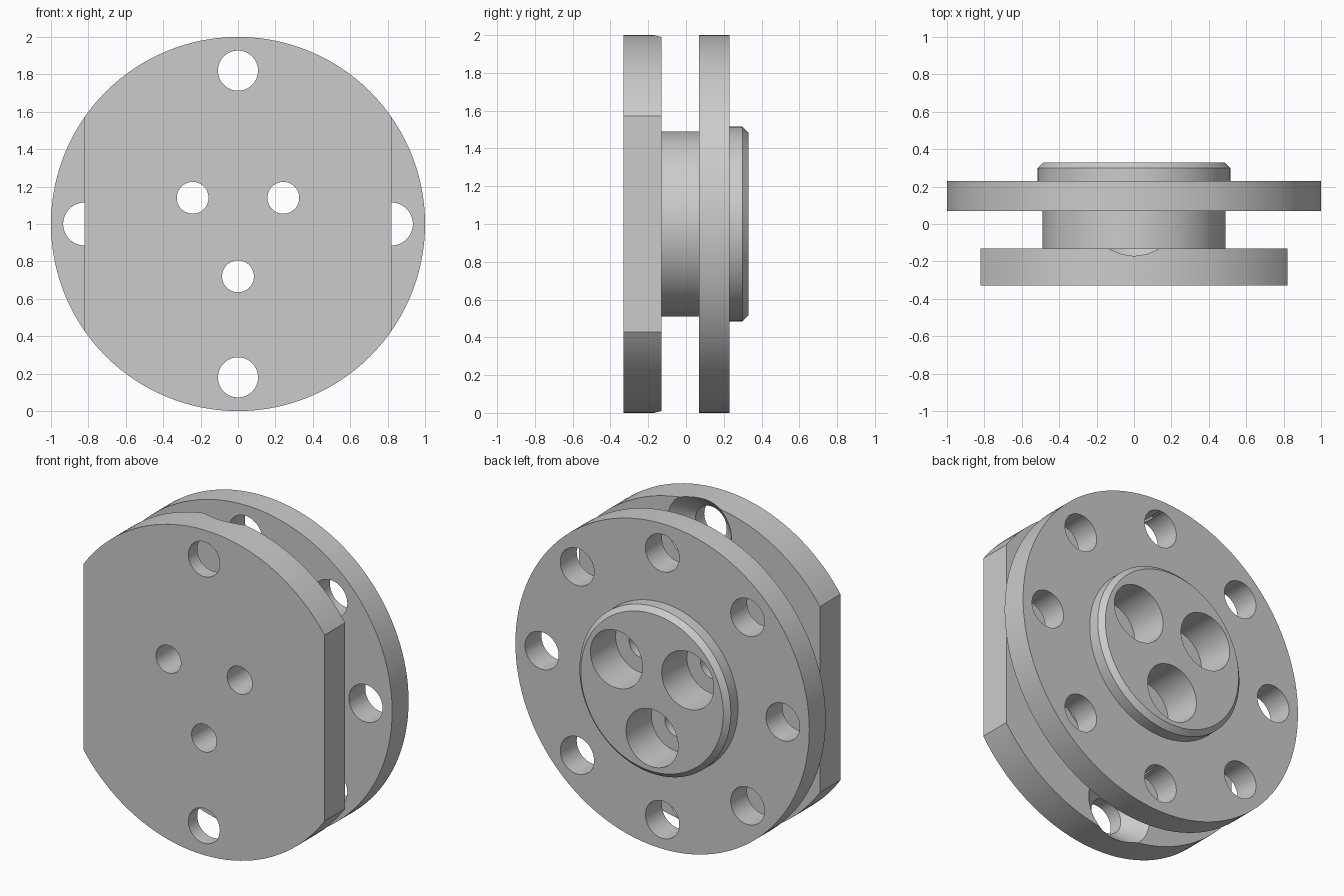
import bpy, bmesh
from math import sin, cos, pi, radians

if "Cube" in bpy.data.objects:
    bpy.data.objects.remove(bpy.data.objects["Cube"])

def lathe(name, profile, x=0.0, z=1.0, n=96):
    """Solid of revolution about the y direction; profile is (radius, y), front to back."""
    bm = bmesh.new()
    rings = [[bm.verts.new((x + r * cos(2 * pi * i / n), y, z + r * sin(2 * pi * i / n)))
              for i in range(n)] for r, y in profile]
    for a, b in zip(rings, rings[1:]):
        for i in range(n):
            j = (i + 1) % n
            bm.faces.new((a[i], a[j], b[j], b[i]))
    bm.faces.new(rings[0])
    bm.faces.new(rings[-1])
    bmesh.ops.recalc_face_normals(bm, faces=bm.faces)
    mesh = bpy.data.meshes.new(name)
    bm.to_mesh(mesh)
    bm.free()
    ob = bpy.data.objects.new(name, mesh)
    bpy.context.collection.objects.link(ob)
    return ob

# Body: front plate, hub, back flange and chamfered boss in one profile
body = lathe("flanged_coupling", [
    (1.0, -0.33), (1.0, -0.13), (0.49, -0.13), (0.49, 0.07), (1.0, 0.07),
    (1.0, 0.23), (0.515, 0.23), (0.515, 0.30), (0.485, 0.33)], n=128)

cutters = []

# Side flats on the front plate
for s in (-1, 1):
    bpy.ops.mesh.primitive_cube_add(size=1, location=(s * 1.07, -0.25, 1))
    box = bpy.context.object
    box.name = "flat_cutter"
    box.scale = (0.5, 0.5, 3)
    cutters.append(box)

# Countersunk holes at top and bottom of the front plate
for s in (-1, 1):
    cutters.append(lathe("countersink_cutter", [
        (0.107, -0.5), (0.107, -0.243), (0.23, -0.12)], z=1 + s * 0.82, n=64))

# Ring of eight holes in the back flange
for k in range(8):
    a = k * pi / 4
    cutters.append(lathe("flange_hole_cutter", [(0.115, 0.0), (0.115, 0.3)],
                         0.82 * cos(a), 1 + 0.82 * sin(a), 48))

# Three counterbored bolt holes through the centre
for k in range(3):
    a = radians(30 + 120 * k)
    cutters.append(lathe("counterbore_cutter", [
        (0.085, -0.5), (0.085, 0.085), (0.177, 0.085), (0.177, 0.5)],
        0.28 * cos(a), 1 + 0.28 * sin(a), 64))

bpy.ops.object.select_all(action='DESELECT')
bpy.context.view_layer.objects.active = body
body.select_set(True)
for c in cutters:
    c.hide_render = True
    mod = body.modifiers.new("cut", 'BOOLEAN')
    mod.operation = 'DIFFERENCE'
    mod.solver = 'EXACT'
    mod.object = c
    bpy.ops.object.modifier_apply(modifier=mod.name)
for c in cutters:
    bpy.data.objects.remove(c, do_unlink=True)

bpy.ops.object.shade_smooth_by_angle(angle=radians(25))
